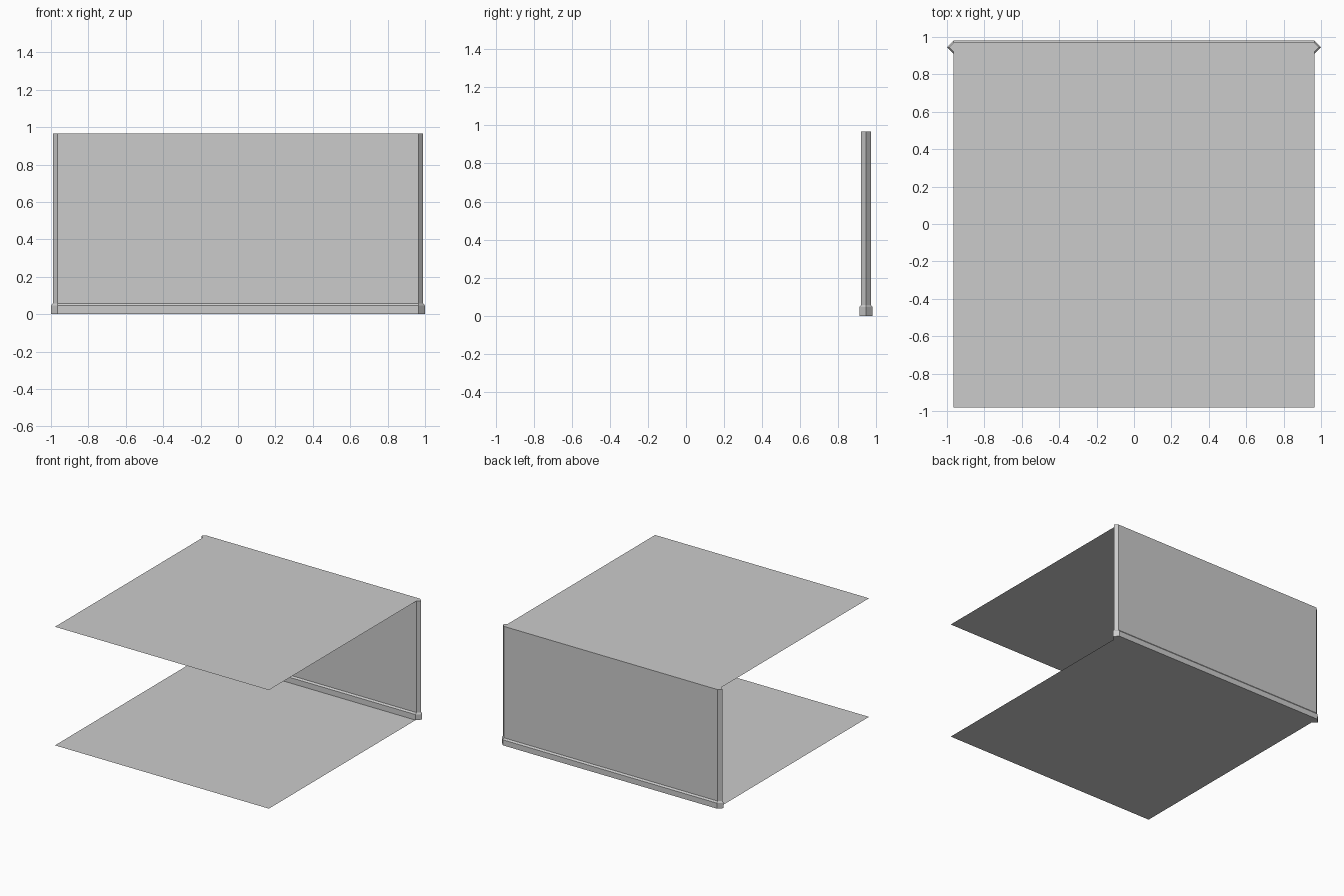
import bpy
import bmesh

cube = bpy.data.objects.get("Cube")
if cube:
    bpy.data.objects.remove(cube, do_unlink=True)

HALF_W = 0.965     # half width of the flat wall, floor and ceiling
WALL_Y = 0.945     # centre line of the wall
FRONT_Y = -0.98
TOP = 0.967
WALL_H = 0.025     # half thickness of the wall
BASE_H = 0.035     # half thickness of the skirting

grey = bpy.data.materials.new("plain grey")
grey.use_nodes = True
colour = (0.6, 0.6, 0.6, 1.0)
grey.diffuse_color = colour
grey.node_tree.nodes["Principled BSDF"].inputs["Base Color"].default_value = colour


def add_object(name, bm):
    mesh = bpy.data.meshes.new(name)
    bm.to_mesh(mesh)
    bm.free()
    mesh.materials.append(grey)
    obj = bpy.data.objects.new(name, mesh)
    bpy.context.collection.objects.link(obj)
    return obj


def outline(half):
    """Six-sided wall plan whose ends come to a 45 degree point."""
    w, tip = HALF_W, HALF_W + half
    return [(-w, -half), (w, -half), (tip, 0), (w, half), (-w, half), (-tip, 0)]


def pointed_wall(name, levels):
    """Loft the pointed plan through (height, half thickness) levels."""
    bm = bmesh.new()
    rings = [[bm.verts.new((x, WALL_Y + y, z)) for x, y in outline(half)]
             for z, half in levels]
    for low, high in zip(rings, rings[1:]):
        for i in range(len(low)):
            j = (i + 1) % len(low)
            bm.faces.new((low[i], low[j], high[j], high[i]))
    bm.faces.new(rings[0][::-1])
    bm.faces.new(rings[-1])
    return add_object(name, bm)


def sheet(name, z, back_y):
    """Thin flat surface reaching from the open front to the wall."""
    bm = bmesh.new()
    corners = [(-HALF_W, FRONT_Y), (HALF_W, FRONT_Y),
               (HALF_W, back_y), (-HALF_W, back_y)]
    bm.faces.new([bm.verts.new((x, y, z)) for x, y in corners])
    return add_object(name, bm)


# Back wall with pointed ends, and the bevelled skirting around its foot
pointed_wall("back_wall", [(0.01, WALL_H), (TOP, WALL_H)])
pointed_wall("skirting", [(0, BASE_H), (0.045, BASE_H), (0.058, WALL_H)])

# Floor and ceiling
sheet("floor", 0, WALL_Y - BASE_H)
sheet("ceiling", TOP, WALL_Y - WALL_H)
